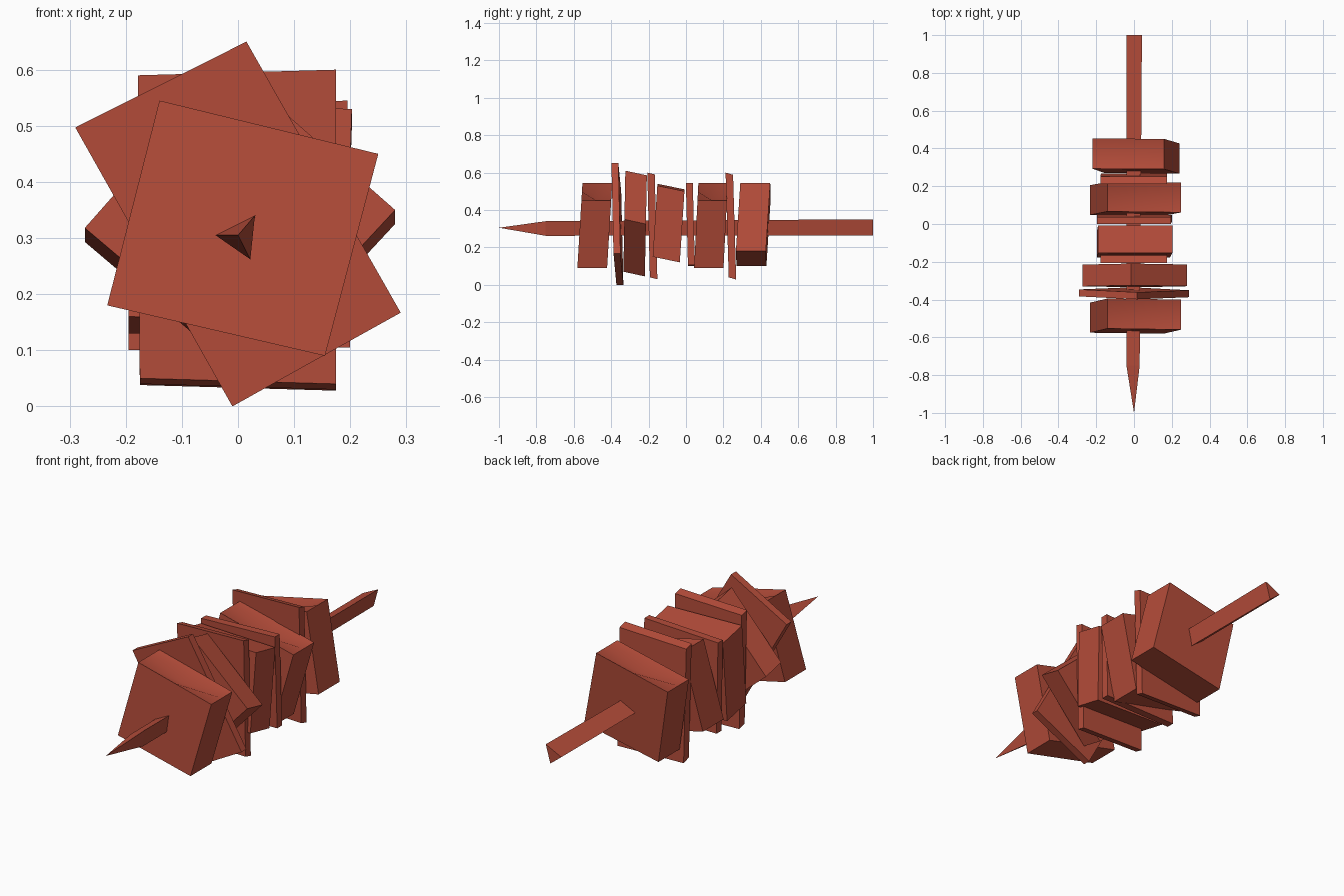
import bpy
import bmesh
import math
from mathutils import Vector

if "Cube" in bpy.data.objects:
    bpy.data.objects.remove(bpy.data.objects["Cube"], do_unlink=True)

# One warm red-brown colour
red = bpy.data.materials.new("roasted_red")
red.use_nodes = True
red.diffuse_color = (0.46, 0.073, 0.042, 1)
red.node_tree.nodes["Principled BSDF"].inputs["Base Color"].default_value = red.diffuse_color


def finish(bm, name, smooth=False):
    bmesh.ops.recalc_face_normals(bm, faces=bm.faces)
    mesh = bpy.data.meshes.new(name)
    bm.to_mesh(mesh)
    bm.free()
    mesh.materials.append(red)
    obj = bpy.data.objects.new(name, mesh)
    bpy.context.collection.objects.link(obj)
    if smooth:
        bpy.ops.object.select_all(action="DESELECT")
        obj.select_set(True)
        bpy.context.view_layer.objects.active = obj
        bpy.ops.object.shade_smooth_by_angle(angle=math.radians(40))
    return obj


def bridge(bm, ring_a, ring_b):
    n = len(ring_a)
    for i in range(n):
        j = (i + 1) % n
        bm.faces.new((ring_a[i], ring_a[j], ring_b[j], ring_b[i]))


def chunk(name, corners, front, back, lean=0.0, turn=0.0, drop=0.0, dent=0.0):
    """Leaning slab from four (x, z) corners, listed from top left clockwise."""
    bm = bmesh.new()
    rings = []
    for y, dz in ((front, 0), (back, -drop)):
        rings.append([bm.verts.new((x, y + turn * x + lean * (z - 0.32), z + dz))
                      for x, z in corners])
    bridge(bm, *rings)
    bm.faces.new(rings[0])
    bm.faces.new(rings[1])
    if dent:
        # Sink the middle of the top face
        top = sum((r[i].co for r in rings for i in (0, 1)), Vector()) / 4
        bmesh.ops.subdivide_edges(bm, edges=bm.edges[:], cuts=1, use_grid_fill=True)
        bm.verts.ensure_lookup_table()
        middle = min(bm.verts, key=lambda v: (v.co - top).length)
        middle.co.z -= dent
    return finish(bm, name, smooth=bool(dent))


# Meat cubes: the same tilted square, mirrored for the rear one
cube = [(-0.14, 0.545), (0.25, 0.45), (0.155, 0.09), (-0.233, 0.18)]
rear = [(-0.22, 0.46), (0.16, 0.545), (0.24, 0.18), (-0.155, 0.1)]
chunk("front_meat_cube", cube, -0.567, -0.408, lean=0.06, dent=0.035)
chunk("middle_meat_cube", cube, 0.055, 0.212, lean=0.05, dent=0.035)
chunk("rear_meat_cube", rear, 0.28, 0.44, lean=0.06, turn=-0.02, dent=0.035)

# Thin slices
chunk("front_slice", [(-0.29, 0.497), (0.015, 0.65), (0.29, 0.167), (-0.01, 0.0)],
      -0.385, -0.348, lean=-0.04, turn=-0.03)
tall = [(-0.178, 0.59), (0.175, 0.6), (0.175, 0.04), (-0.175, 0.05)]
chunk("tall_slice_front", tall, -0.2, -0.16, lean=-0.025, drop=0.01)
chunk("tall_slice_rear", tall, 0.22, 0.26, lean=-0.03, drop=0.012)
chunk("square_slice", [(-0.195, 0.53), (0.195, 0.545), (0.2, 0.105), (-0.195, 0.1)],
      0.005, 0.042, lean=-0.025)

# Thick pieces
chunk("diamond_piece", [(-0.273, 0.318), (-0.015, 0.61), (0.28, 0.35), (0.02, 0.07)],
      -0.33, -0.215, lean=0.02, drop=0.025)
chunk("leaning_piece", [(-0.19, 0.54), (0.203, 0.53), (0.19, 0.15), (-0.195, 0.16)],
      -0.167, -0.022, lean=0.065, drop=0.03)

# Three-sided skewer with a pointed front
bm = bmesh.new()
near = [bm.verts.new((x, -0.75, z)) for x, z in ((-0.04, 0.305), (0.03, 0.34), (0.022, 0.262))]
far = [bm.verts.new((x, 1, z)) for x, z in ((-0.04, 0.31), (0.042, 0.35), (0.018, 0.264))]
bridge(bm, near, far)
bm.faces.new(far)
tip = bm.verts.new((0, -1, 0.305))
for i in range(3):
    bm.faces.new((near[i], near[(i + 1) % 3], tip))
finish(bm, "skewer")
